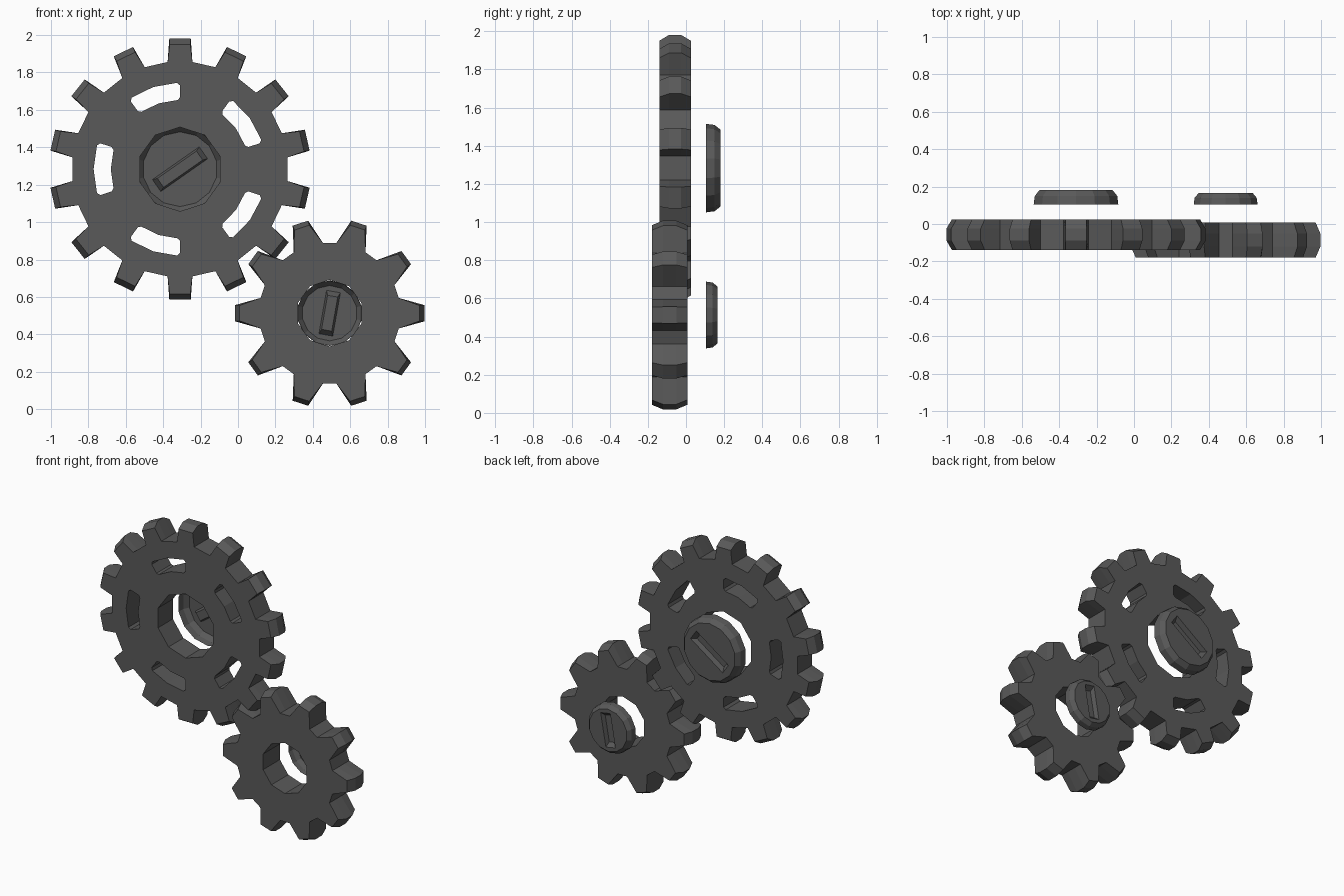
import bpy, bmesh, math

if "Cube" in bpy.data.objects:
    bpy.data.objects.remove(bpy.data.objects["Cube"])

metal = bpy.data.materials.new("dark_grey_metal")
metal.diffuse_color = (0.1, 0.1, 0.1, 1)
metal.use_nodes = True
metal.node_tree.nodes["Principled BSDF"].inputs["Base Color"].default_value = metal.diffuse_color


def loop(bm, polar, y):
    """Closed vertex loop from (radius, degrees) points in the plane facing front."""
    return [bm.verts.new((r * math.cos(math.radians(a)), y, r * math.sin(math.radians(a))))
            for r, a in polar]


def bridge(bm, a, b):
    n = len(a)
    for i in range(n):
        j = (i + 1) % n
        bm.faces.new((a[i], a[j], b[j], b[i]))


def fill(bm, loops):
    """Flat face around any number of openings."""
    edges = [bm.edges.get((l[i - 1], l[i])) for l in loops for i in range(len(l))]
    bmesh.ops.triangle_fill(bm, edges=edges, use_beauty=True, use_dissolve=False)


def finish(bm, name, location):
    bmesh.ops.recalc_face_normals(bm, faces=bm.faces)
    mesh = bpy.data.meshes.new(name)
    bm.to_mesh(mesh)
    bm.free()
    mesh.materials.append(metal)
    obj = bpy.data.objects.new(name, mesh)
    obj.location = location
    bpy.context.collection.objects.link(obj)


def polygon(r, n, start=90):
    return [(r, start + 360 * i / n) for i in range(n)]


def slot(centre, r_in, r_out, half):
    """Curved window with clipped corners."""
    h, c = half - 2, 0.014
    pts = [(r_out, -h), (r_out, 0), (r_out, h), (r_out - c, half), (r_in + c, half),
           (r_in, h), (r_in, 0), (r_in, -h), (r_in + c, -half), (r_out - c, -half)]
    return [(r, a + centre) for r, a in pts]


def gear(name, location, teeth, start, r_root, base, r_tip, tip, half, flat, bevel, openings):
    bm = bmesh.new()

    def outline(rt):
        pts = []
        for i in range(teeth):
            a = start + 360 * i / teeth
            pts += [(r_root, a - base), (rt, a - tip), (rt, a + tip), (r_root, a + base)]
        return pts

    # toothed rim, tips chamfered toward both faces
    rim = [loop(bm, outline(rt), y) for rt, y in
           ((r_tip - bevel, -half), (r_tip, -flat), (r_tip, flat), (r_tip - bevel, half))]
    for a, b in zip(rim, rim[1:]):
        bridge(bm, a, b)
    # shaft hole and windows
    fronts, backs = [rim[0]], [rim[-1]]
    for pts in openings:
        f, b = loop(bm, pts, -half), loop(bm, pts, half)
        bridge(bm, f, b)
        fronts.append(f)
        backs.append(b)
    fill(bm, fronts)
    fill(bm, backs)
    finish(bm, name, location)


def cap(name, location, profile, sides, length, width, angle, depth):
    bm = bmesh.new()
    # tapered wall, open toward the gear
    rings = [loop(bm, polygon(r, sides), y) for r, y in profile]
    for a, b in zip(rings, rings[1:]):
        bridge(bm, a, b)
    y = profile[-1][1]

    # screwdriver groove sunk in the back face
    def rect(l, w, yy):
        r, a = math.hypot(l, w) / 2, math.degrees(math.atan2(w, l))
        return loop(bm, [(r, angle + t) for t in (a, 180 - a, 180 + a, 360 - a)], yy)

    top = rect(length, width, y)
    floor = rect(length - 0.05, width - 0.02, y - depth)
    bridge(bm, top, floor)
    bm.faces.new(floor)
    fill(bm, [rings[-1], top])
    finish(bm, name, location)


# large gear with five windows, and its cap
gear("large_gear", (-0.31, -0.057, 1.283), 14, 90, 0.577, 6.6, 0.70, 4.7,
     0.082, 0.032, 0.03,
     [polygon(0.225, 10)] + [slot(36 + 72 * i, 0.37, 0.462, 18) for i in range(5)])
cap("large_cap", (-0.31, 0, 1.283),
    [(0.232, 0.105), (0.226, 0.15), (0.2, 0.182)], 14, 0.305, 0.078, 35, 0.035)

# small gear and its cap
gear("small_gear", (0.49, -0.086, 0.513), 10, 0, 0.378, 12.5, 0.508, 4.9,
     0.093, 0.035, 0.025, [polygon(0.178, 10)])
cap("small_cap", (0.49, 0, 0.513),
    [(0.175, 0.105), (0.17, 0.14), (0.148, 0.166)], 14, 0.235, 0.075, 80, 0.03)
